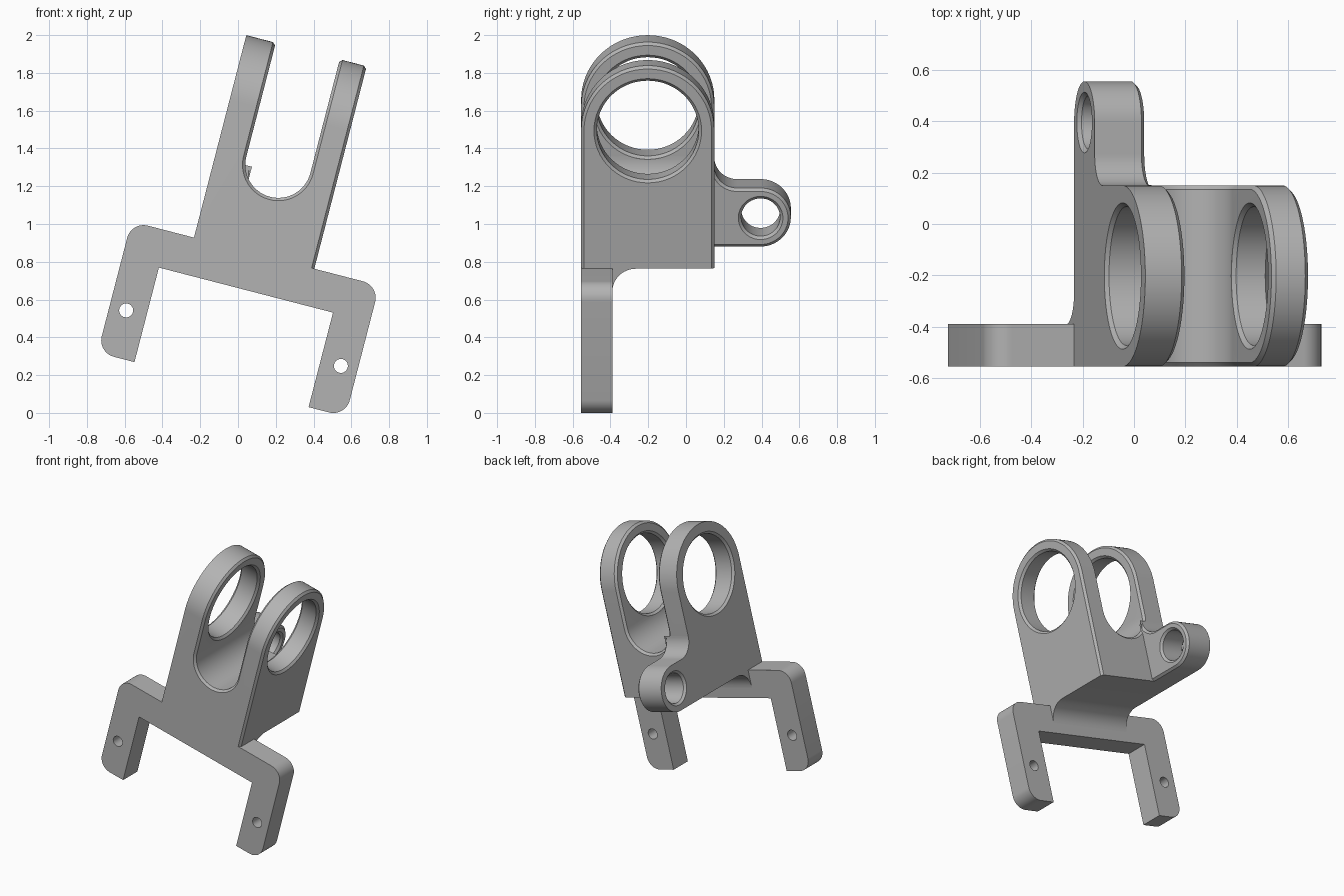
import bpy, bmesh
from math import sin, cos, pi, radians
from mathutils import Matrix

cube = bpy.data.objects.get("Cube")
if cube:
    bpy.data.objects.remove(cube, do_unlink=True)

# One grey for everything
grey = bpy.data.materials.new("mid_grey")
grey.use_nodes = True
colour = (0.45, 0.45, 0.45, 1)
grey.diffuse_color = colour
for node in grey.node_tree.nodes:
    if node.type == 'BSDF_PRINCIPLED':
        node.inputs["Base Color"].default_value = colour

# Main dimensions, in the untilted frame
TILT = radians(14.5)
LEFT, RIGHT = -0.458, 0.2            # outer faces of the two arms
SLOT_L, SLOT_R = -0.297, 0.053       # inner faces of the two arms
MID = (SLOT_L + SLOT_R) / 2
FRONT, PLATE, BACK = -0.555, -0.39, 0.15
BASE = 0.84                          # underside of the body
CHAMFER = 0.015


def arc(cx, cy, r, start, end, n=24):
    steps = [radians(start + (end - start) * i / n) for i in range(n + 1)]
    return [(cx + r * cos(t), cy + r * sin(t)) for t in steps]


def make(name, rings):
    """Closed solid skinned through rings of equal length."""
    bm = bmesh.new()
    rows = [[bm.verts.new(p) for p in ring] for ring in rings]
    n = len(rows[0])
    for a, b in zip(rows, rows[1:]):
        for i in range(n):
            j = (i + 1) % n
            bm.faces.new((a[i], a[j], b[j], b[i]))
    bm.faces.new(rows[0])
    bm.faces.new(rows[-1])
    bmesh.ops.recalc_face_normals(bm, faces=bm.faces)
    mesh = bpy.data.meshes.new(name)
    bm.to_mesh(mesh)
    bm.free()
    obj = bpy.data.objects.new(name, mesh)
    bpy.context.scene.collection.objects.link(obj)
    return obj


def prism_x(name, pts, a, b):
    return make(name, [[(x, p, q) for p, q in pts] for x in (a, b)])


def prism_y(name, pts, a, b):
    return make(name, [[(p, y, q) for p, q in pts] for y in (a, b)])


def bore(name, y, z, profile):
    """Round cutter along x from (x, radius) pairs."""
    return make(name, [[(x, p, q) for p, q in arc(y, z, r, 0, 360, 64)[:-1]]
                       for x, r in profile])


def cut(obj, cutter):
    cutter.hide_render = True
    mod = obj.modifiers.new("cut", 'BOOLEAN')
    mod.operation, mod.solver, mod.object = 'DIFFERENCE', 'EXACT', cutter
    bpy.context.view_layer.update()
    graph = bpy.context.evaluated_depsgraph_get()
    result = bpy.data.meshes.new_from_object(obj.evaluated_get(graph))
    obj.modifiers.clear()
    obj.data = result
    bpy.data.objects.remove(cutter, do_unlink=True)


def chamfer(obj, rule):
    """Bevel the sharp edges whose two ends satisfy the rule."""
    bm = bmesh.new()
    bm.from_mesh(obj.data)
    edges = [e for e in bm.edges if len(e.link_faces) == 2
             and e.calc_face_angle() > 0.6
             and rule(e.verts[0].co, e.verts[1].co)]
    bmesh.ops.bevel(bm, geom=edges, offset=CHAMFER, segments=1, profile=0.5,
                    affect='EDGES', clamp_overlap=False)
    bm.to_mesh(obj.data)
    bm.free()


# Forked body: rounded side profile with a fillet behind the mounting plate
radius = (BACK - FRONT) / 2
mid_y, hole_z = (BACK + FRONT) / 2, 1.947 - radius
outline = [(FRONT, BASE), (PLATE, BASE)]
outline += arc(PLATE + 0.125, BASE - 0.125, 0.125, 180, 90, 12)
outline += [(BACK, BASE)] + arc(mid_y, hole_z, radius, 0, 180, 48)
body = prism_x("forked_body", outline, LEFT, RIGHT)

# Slot between the arms
slot = arc(MID, 1.325, (SLOT_R - SLOT_L) / 2, 180, 360, 32)
slot += [(SLOT_R, 2.3), (SLOT_L, 2.3)]
cut(body, prism_y("slot_cutter", slot, -1, 1))
chamfer(body, lambda a, b: max(a.z, b.z) > 0.9 and max(a.x, b.x) > LEFT + 0.01)

# Countersunk holes through both arms
r, c = 0.27, CHAMFER
cut(body, bore("arm_hole_cutter", mid_y, hole_z, [
    (LEFT - c, r + 2 * c), (LEFT + c, r), (SLOT_L - c, r), (SLOT_L, r + c),
    (SLOT_R, r + c), (SLOT_R + c, r), (RIGHT - c, r), (RIGHT + c, r + 2 * c)]))

# Pivot lug behind the left-hand arm
lug_y, lug_r, lug_end, fillet = 0.395, 0.16, -0.255, 0.12
lug_z = BASE + lug_r
outline = [(BACK, BASE)] + arc(lug_y, lug_z, lug_r, -90, 90, 32)
outline += arc(BACK + fillet, lug_z + lug_r + fillet, fillet, 270, 180, 16)
lug = prism_x("pivot_lug", outline, LEFT, lug_end)
chamfer(lug, lambda a, b: min(a.x, b.x) > lug_end - 0.01
        and max(a.y, b.y) > BACK + 0.001)
r = 0.103
cut(lug, bore("lug_hole_cutter", lug_y, lug_z, [
    (LEFT - c, r + 2 * c), (LEFT + c, r), (lug_end - c, r),
    (lug_end + c, r + 2 * c)]))

# Mounting plate: bridge with two legs, outer corners rounded
half, inner, foot, bar, cr = 0.678, 0.476, 0.123, 0.64, 0.09
side = [(inner, bar), (inner, foot)]
side += arc(half - cr, foot + cr, cr, -90, 0, 12)
side += arc(half - cr, BASE - cr, cr, 0, 90, 12)
outline = [(MID + p, q) for p, q in side]
outline += [(MID - p, q) for p, q in reversed(side)]
plate = prism_y("mounting_plate", outline, FRONT, PLATE)
for s in (-1, 1):
    hole = arc(MID + s * 0.587, 0.377, 0.037, 0, 360, 32)[:-1]
    cut(plate, prism_y("screw_hole_cutter", hole, -1, 1))

# Tilt, colour and shade the parts
for obj in (body, lug, plate):
    obj.data.transform(Matrix.Rotation(TILT, 4, 'Y'))
    obj.data.materials.clear()
    obj.data.materials.append(grey)
    for face in obj.data.polygons:
        face.material_index = 0
    bpy.ops.object.select_all(action='DESELECT')
    obj.select_set(True)
    bpy.context.view_layer.objects.active = obj
    bpy.ops.object.shade_smooth_by_angle(angle=radians(30))
